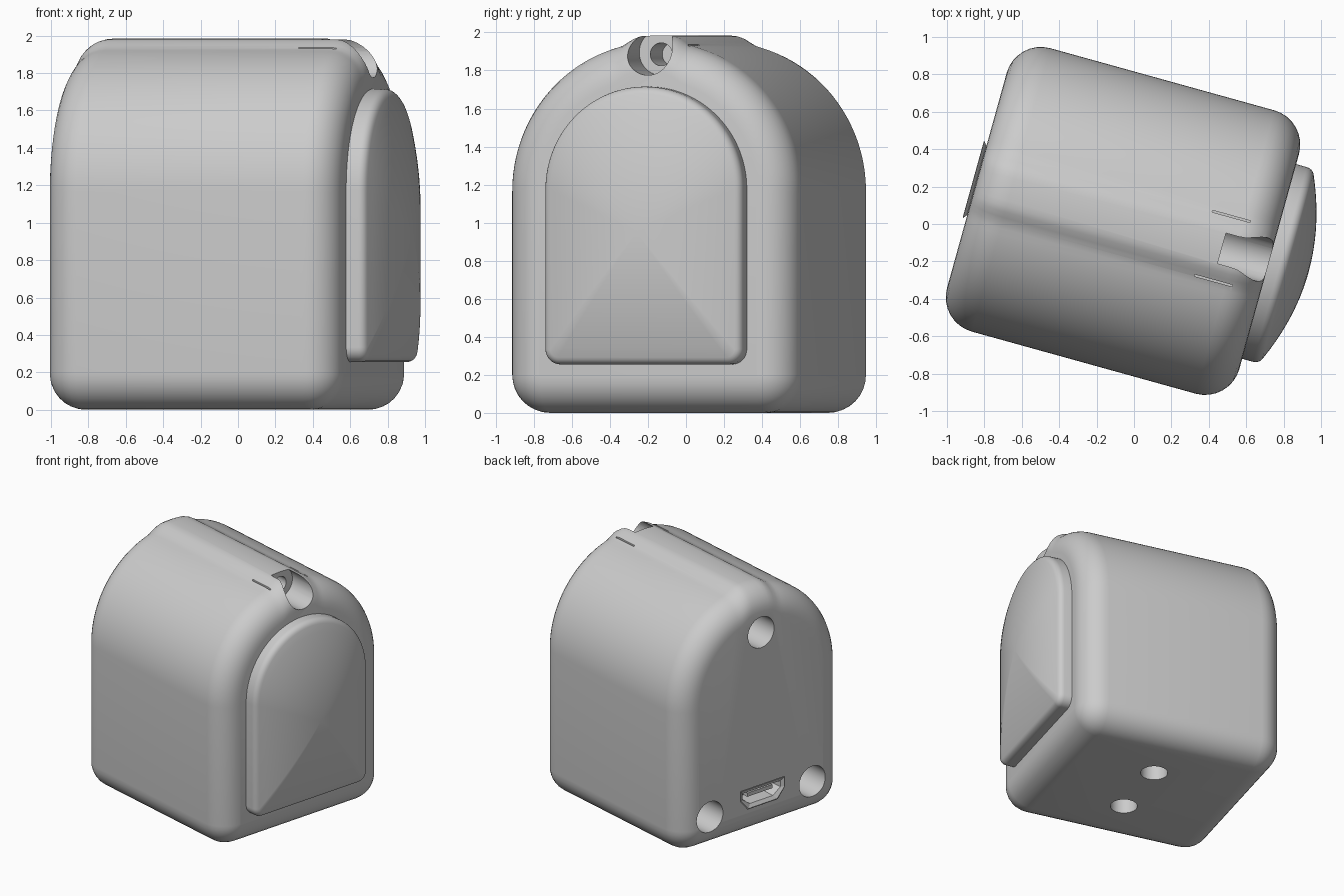
import bpy, bmesh, math
from mathutils import Matrix, Vector

if "Cube" in bpy.data.objects:
    bpy.data.objects.remove(bpy.data.objects["Cube"], do_unlink=True)

# The whole device is turned about z; parts are built along local x first
TURN = Matrix.Rotation(math.radians(-15.5), 4, 'Z')
BACK, FRONT, HALF, ROUND = -0.872, 0.75, 0.786, 0.19

grey = bpy.data.materials.new("light_grey_plastic")
grey.use_nodes = True
grey.diffuse_color = (0.6, 0.6, 0.6, 1)
grey.node_tree.nodes["Principled BSDF"].inputs["Base Color"].default_value = (0.6, 0.6, 0.6, 1)


def make(name, bm):
    bmesh.ops.recalc_face_normals(bm, faces=bm.faces)
    mesh = bpy.data.meshes.new(name)
    bm.to_mesh(mesh)
    bm.free()
    mesh.transform(TURN)
    mesh.materials.append(grey)
    obj = bpy.data.objects.new(name, mesh)
    bpy.context.collection.objects.link(obj)
    return obj


def loft(name, rings, capped=True):
    """Skin a list of (x, outline) rings."""
    bm = bmesh.new()
    loops = [[bm.verts.new((x, y, z)) for y, z in pts] for x, pts in rings]
    n = len(loops[0])
    pairs = list(zip(loops, loops[1:]))
    if not capped:
        pairs.append((loops[-1], loops[0]))
    for a, b in pairs:
        for i in range(n):
            j = (i + 1) % n
            bm.faces.new((a[i], a[j], b[j], b[i]))
    if capped:
        bm.faces.new(loops[0])
        bm.faces.new(loops[-1])
    return make(name, bm)


def arc(cy, cz, r, a0, a1, steps):
    return [(cy + r * math.cos(a), cz + r * math.sin(a))
            for a in (math.radians(a0 + (a1 - a0) * i / steps) for i in range(steps + 1))]


def arch(half, base, spring, corner, inset=0.0, ridge=0.0):
    """Arched outline with rounded lower corners and an optional crest ridge."""
    h, b = half - inset, base + inset
    c = max(corner - inset, 0.004)
    pts = arc(-h + c, b + c, c, 180, 270, 8) + arc(h - c, b + c, c, 270, 360, 8)
    for y, z in arc(0, spring, h, 0, 180, 80):
        t = min(max((0.2 - abs(y)) / 0.11, 0), 1)
        pts.append((y, z + ridge * t * t * (3 - 2 * t) if z > spring else z))
    return pts


def cylinder(name, start, end, r):
    a, b = Vector(start), Vector(end)
    bm = bmesh.new()
    spin = (b - a).to_track_quat('Z', 'Y').to_matrix().to_4x4()
    bmesh.ops.create_cone(bm, cap_ends=True, segments=40, radius1=r, radius2=r,
                          depth=(b - a).length,
                          matrix=Matrix.Translation((a + b) / 2) @ spin)
    return make(name, bm)


def box(name, centre, size):
    bm = bmesh.new()
    bmesh.ops.create_cube(bm, size=1, matrix=Matrix.Translation(centre)
                          @ Matrix.Diagonal((*size, 1)))
    return make(name, bm)


def cut(target, cutter):
    mod = target.modifiers.new("cut", 'BOOLEAN')
    mod.operation, mod.solver, mod.object = 'DIFFERENCE', 'EXACT', cutter
    bpy.context.view_layer.objects.active = target
    bpy.ops.object.modifier_apply(modifier=mod.name)
    bpy.data.objects.remove(cutter, do_unlink=True)


def smooth(obj):
    bpy.ops.object.select_all(action='DESELECT')
    obj.select_set(True)
    bpy.context.view_layer.objects.active = obj
    bpy.ops.object.shade_smooth_by_angle(angle=math.radians(32))


# Housing: arched block with rounded ends and a crest ridge
steps = [math.radians(90 * i / 8) for i in range(9)]
ends = [(ROUND * (1 - math.sin(a)), ROUND * (1 - math.cos(a))) for a in steps]


def body_outline(inset):
    return arch(HALF, 0, 1.165, 0.2, inset, 0.034)


rings = [(BACK + d, body_outline(i)) for d, i in reversed(ends)]
rings += [(FRONT - d, body_outline(i)) for d, i in ends]
rings[:9] = sorted(rings[:9], key=lambda r: r[0])
rings[9:] = sorted(rings[9:], key=lambda r: r[0])
housing = loft("housing", rings)

# Crest pocket with its bore and side slits
cut(housing, cylinder("pocket_cutter", (0.487, 0, 1.895), (1, 0, 1.895), 0.12))
cut(housing, cylinder("bore_cutter", (0.25, 0, 1.885), (0.6, 0, 1.885), 0.06))
for side in (-1, 1):
    cut(housing, box("slit_cutter", (0.49, side * 0.178, 1.95), (0.21, 0.01, 0.08)))

# Screw holes in the back and mounting holes underneath
for y, z in ((0, 1.63), (-0.49, 0.27), (0.49, 0.27)):
    cut(housing, cylinder("screw_cutter", (BACK - 0.1, y, z), (BACK + 0.28, y, z), 0.125))
for y in (-0.27, 0.27):
    cut(housing, cylinder("mount_cutter", (-0.04, y, -0.1), (-0.04, y, 0.22), 0.1))


# Cable socket: recess, flared metal rim and inner tongue
def socket(grow):
    w, h, z = 0.19 + grow, 0.06 + grow, 0.32
    half = [(w, z + h), (w, z), (w - 0.07, z - h)]
    return half + [(-y, zz) for y, zz in reversed(half)]


cut(housing, loft("socket_cutter", [(BACK - 0.1, socket(0)), (BACK + 0.15, socket(0))]))
loft("socket_rim", [(BACK + 0.14, socket(0.002)), (BACK - 0.002, socket(0.004)),
                    (BACK - 0.018, socket(0.025)), (BACK - 0.02, socket(0.018)),
                    (BACK - 0.004, socket(-0.01)), (BACK + 0.14, socket(-0.01))], capped=False)
box("socket_tongue", (BACK + 0.085, 0, 0.335), (0.14, 0.24, 0.03))
smooth(housing)

# Domed front panel: straight wall, rounded rim, then a shallow dome
outline = arch(0.54, 0.255, 1.175, 0.08)
wall = [(FRONT - 0.02, outline), (0.81, outline)]
for i in range(1, 6):
    a = math.radians(15 * i)
    wall.append((0.81 + 0.05 * math.sin(a),
                 arch(0.54, 0.255, 1.175, 0.08, 0.05 * (1 - math.cos(a)))))
rim_x, rim = wall[-1]
mid = 0.95
for i in range(1, 13):
    k = 1 - i / 12.5
    wall.append((rim_x + 0.11 * (1 - k * k), [(y * k, mid + (z - mid) * k) for y, z in rim]))
smooth(loft("front_panel", wall))
